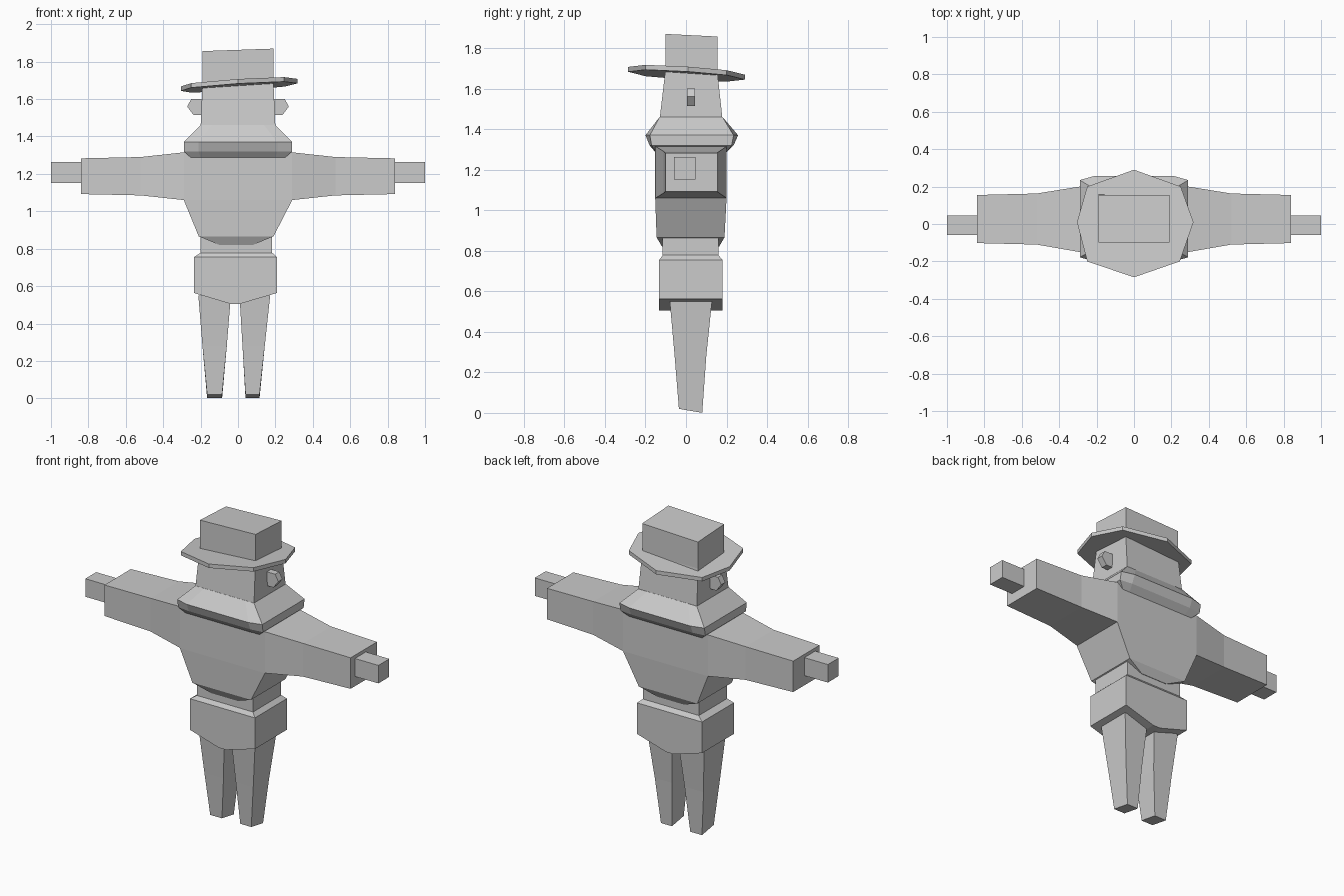
import bpy, bmesh

if "Cube" in bpy.data.objects:
    bpy.data.objects.remove(bpy.data.objects["Cube"])


def loft(name, rings):
    """Skin a stack of equal-sized point rings and cap both ends."""
    bm = bmesh.new()
    loops = [[bm.verts.new(p) for p in ring] for ring in rings]
    n = len(loops[0])
    for a, b in zip(loops, loops[1:]):
        for i in range(n):
            j = (i + 1) % n
            bm.faces.new((a[i], a[j], b[j], b[i]))
    bm.faces.new(loops[0][::-1])
    bm.faces.new(loops[-1])
    bmesh.ops.recalc_face_normals(bm, faces=bm.faces)
    mesh = bpy.data.meshes.new(name)
    bm.to_mesh(mesh)
    bm.free()
    ob = bpy.data.objects.new(name, mesh)
    bpy.context.collection.objects.link(ob)
    return ob


def rect(x0, x1, y0, y1, z, tx=0.0, ty=0.0):
    """Horizontal rectangle, tilted by slopes tx and ty."""
    return [(x, y, z + tx * x + ty * y)
            for x, y in ((x0, y0), (x1, y0), (x1, y1), (x0, y1))]


def side_rect(x, y0, y1, z0, z1):
    return [(x, y0, z0), (x, y1, z0), (x, y1, z1), (x, y0, z1)]


def chamfered(w, y0, y1, z, cx, cy):
    """Rectangle with cut corners (cy = 0 keeps it square)."""
    return [(w - cx, y0, z), (w, y0 + cy, z), (w, y1 - cy, z), (w - cx, y1, z),
            (cx - w, y1, z), (-w, y1 - cy, z), (-w, y0 + cy, z), (cx - w, y0, z)]


# Hat: sheared crown on a tilted eight-sided brim
loft("hat_crown", [rect(-.19, .19, -.1, .155, 1.66, .06, -.065),
                   rect(-.19, .19, -.1, .155, 1.858, .035, -.05)])
brim = [(0, -.285), (.245, -.2), (.318, .01), (.25, .2),
        (0, .29), (-.25, .2), (-.305, .01), (-.25, -.2)]
loft("hat_brim", [[(x, y, z + .065 * x - .067 * y) for x, y in brim]
                  for z in (1.664, 1.688)])

# Head and flared collar
loft("head", [rect(-.2, .2, -.13, .18, 1.45), rect(-.19, .19, -.103, .155, 1.68)])
loft("collar", [chamfered(.25, -.15, .2, 1.285, .05, .0),
                chamfered(.29, -.18, .235, 1.32, .08, .01),
                chamfered(.29, -.2, .257, 1.37, .08, .022),
                chamfered(.2, -.13, .18, 1.46, .06, .0)])

# Torso, narrowing to a hem that dips in the middle
loft("torso", [rect(-.1, .08, -.118, .163, .82),
               rect(-.21, .19, -.145, .19, .866),
               rect(-.29, .29, -.152, .2, 1.06),
               rect(-.29, .29, -.152, .2, 1.315)])

# Waist and hips
loft("waist", [rect(-.2, .183, -.115, .16, .74), rect(-.2, .183, -.115, .16, .88)])
loft("hips", [rect(-.04, .01, -.132, .18, .505),
              rect(-.235, .208, -.132, .18, .563),
              rect(-.235, .208, -.132, .18, .755),
              rect(-.2, .183, -.115, .16, .778)])

# Paired arms, hands and ears
for s, side in ((-1, "left"), (1, "right")):
    loft(side + "_arm", [side_rect(s * .28, -.152, .2, 1.06, 1.315),
                         side_rect(s * .29, -.15, .2, 1.06, 1.315),
                         side_rect(s * .52, -.11, .163, 1.085, 1.29),
                         side_rect(s * .84, -.102, .155, 1.092, 1.283)])
    loft(side + "_hand", [side_rect(s * .83, -.06, .046, 1.152, 1.263),
                          side_rect(s * 1.0, -.06, .046, 1.152, 1.263)])
    ear = [(.18, 1.6), (.25, 1.6), (.272, 1.56), (.238, 1.515), (.18, 1.515)]
    loft(side + "_ear", [[(s * x, y, z) for x, z in ear] for y in (.005, .045)])

# Legs, tapering to slightly tilted feet
for name, top, mid, foot in (("left_leg", (-.212, -.038), (-.19, -.06), (-.165, -.085)),
                             ("right_leg", (.008, .172), (.024, .143), (.04, .115))):
    loft(name, [rect(*foot, -.035, .08, .014, 0, -.17),
                rect(*mid, -.056, .1, .28),
                rect(*top, -.08, .128, .55)])
